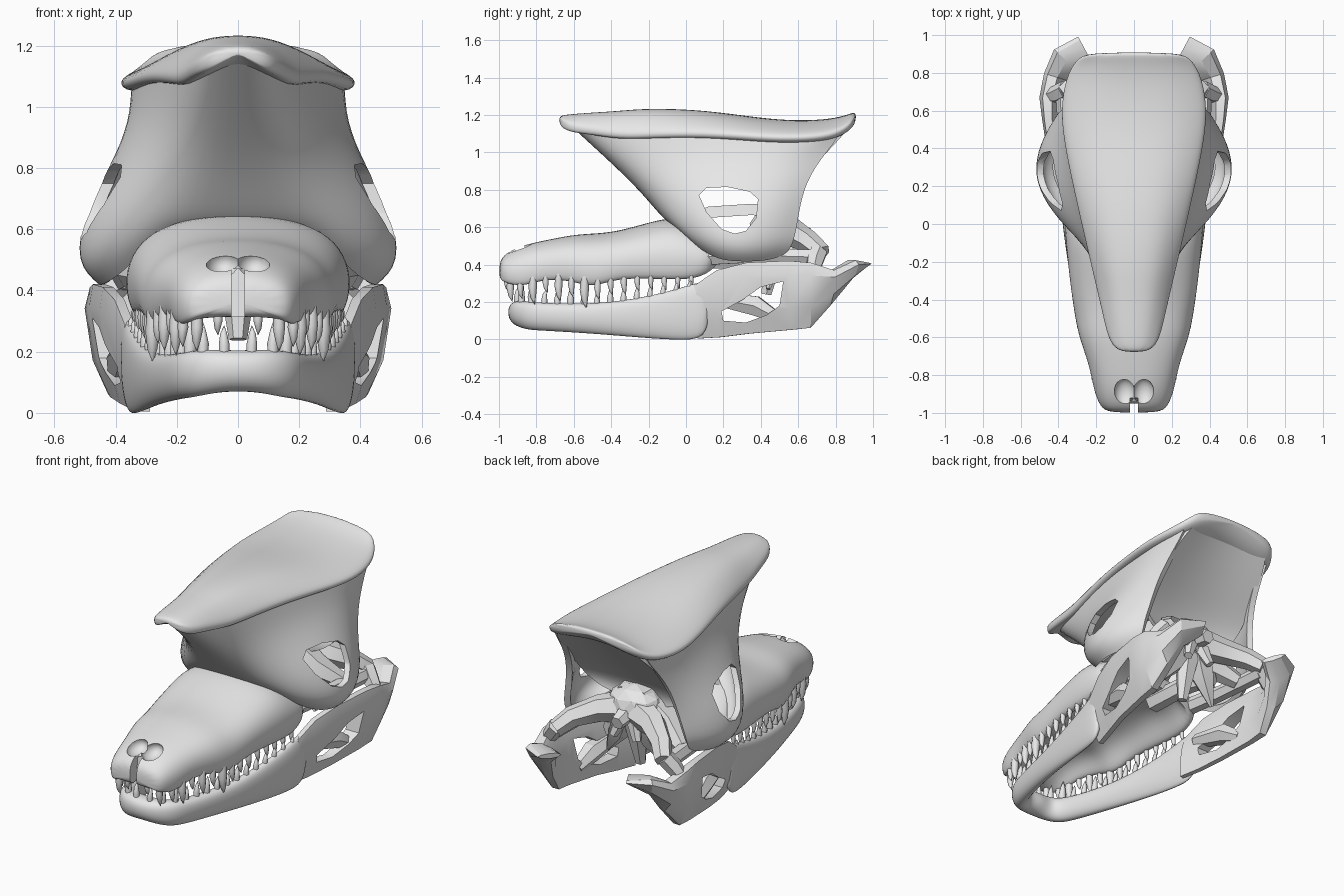
import bpy, bmesh, math
from mathutils import Vector

if "Cube" in bpy.data.objects:
    bpy.data.objects.remove(bpy.data.objects["Cube"])

bone = bpy.data.materials.new("bone_grey")
bone.use_nodes = True
bone.diffuse_color = (0.8, 0.8, 0.8, 1)
bone.node_tree.nodes["Principled BSDF"].inputs["Base Color"].default_value = (0.8, 0.8, 0.8, 1)


def activate(ob):
    bpy.ops.object.select_all(action='DESELECT')
    ob.select_set(True)
    bpy.context.view_layer.objects.active = ob


def finish(ob, angle, cutters=()):
    """Bake modifiers, shade by angle, colour, drop the cutters."""
    for c in cutters:
        mod = ob.modifiers.new("cut", 'BOOLEAN')
        mod.object, mod.operation, mod.solver = c, 'DIFFERENCE', 'EXACT'
    activate(ob)
    bpy.ops.object.convert(target='MESH')
    ob = bpy.context.view_layer.objects.active
    ob.data.materials.clear()
    ob.data.materials.append(bone)
    bpy.ops.object.shade_smooth_by_angle(angle=math.radians(angle))
    for c in cutters:
        bpy.data.objects.remove(c)
    return ob


def new_object(name, data):
    ob = bpy.data.objects.new(name, data)
    bpy.context.collection.objects.link(ob)
    return ob


def loft(name, rings, closed=True, subdiv=0, shell=0, angle=40, cutters=()):
    """Skin a row of equal rings; closed rings get end caps."""
    bm = bmesh.new()
    rows = [[bm.verts.new(p) for p in ring] for ring in rings]
    n = len(rows[0])
    for a, b in zip(rows, rows[1:]):
        for i in range(n if closed else n - 1):
            j = (i + 1) % n
            bm.faces.new((a[i], a[j], b[j], b[i]))
    if closed:
        bm.faces.new(rows[0])
        bm.faces.new(rows[-1])
    bmesh.ops.recalc_face_normals(bm, faces=bm.faces)
    me = bpy.data.meshes.new(name)
    bm.to_mesh(me)
    bm.free()
    ob = new_object(name, me)
    if subdiv:
        mod = ob.modifiers.new("smooth", 'SUBSURF')
        mod.levels = mod.render_levels = subdiv
    if shell:
        mod = ob.modifiers.new("shell", 'SOLIDIFY')
        mod.thickness, mod.offset = shell, 0
    return finish(ob, angle, cutters)


def mirror_ring(half):
    """Closed ring from a half section that starts and ends at x = 0."""
    return half + [(-x, y, z) for x, y, z in reversed(half[1:-1])]


def mirror_row(half):
    """Open row from a half row that starts at x = 0."""
    return [(-x, y, z) for x, y, z in reversed(half[1:])] + half


def prism(yz, reach=1):
    """Cutter running sideways through the model."""
    ob = loft("cutter", [[(s * reach, y, z) for y, z in yz] for s in (-1, 1)])
    ob.hide_render = True
    return ob


def ball(name, location, scale, detail):
    bpy.ops.mesh.primitive_ico_sphere_add(subdivisions=detail, radius=1, location=location, scale=scale)
    bpy.context.object.name = name
    return bpy.context.object


def tubes(name, paths, sides=1, angle=25):
    """Tapered bars: each path is a list of x, y, z, radius; mirrored unless central."""
    cu = bpy.data.curves.new(name, 'CURVE')
    cu.dimensions, cu.bevel_depth, cu.bevel_resolution = '3D', 1, sides
    cu.use_fill_caps = True
    for path in paths:
        central = all(p[0] == 0 for p in path)
        for s in ((1,) if central else (1, -1)):
            sp = cu.splines.new('POLY')
            sp.points.add(len(path) - 1)
            for pt, (x, y, z, r) in zip(sp.points, path):
                pt.co, pt.radius = (s * x, y, z, 1), r
    return finish(new_object(name, cu), angle)


def sweep(stations, lean=0, side=1):
    """Jaw bar rings from outer x, y, bottom, top, thickness."""
    section = [(0, .3), (0, .82), (.25, 1.03), (.7, 1.03), (1, .75), (1, .3), (.7, -.04), (.3, -.04)]
    rings = []
    for i, (x, y, zb, zt, t) in enumerate(stations):
        a, b = stations[max(i - 1, 0)], stations[min(i + 1, len(stations) - 1)]
        d = Vector((b[0] - a[0], b[1] - a[1])).normalized()
        ring = []
        for u, h in section:
            inward = u * t + lean * (1 - h)
            ring.append((side * (x - d.y * inward), y + d.x * inward, zb + (zt - zb) * h))
        rings.append(ring)
    return rings


# Crest plate: domed, with a thick drooping rim
plate = [(-.68, .07, 1.195, 1.175), (-.63, .13, 1.205, 1.14), (-.5, .16, 1.215, 1.125), (-.35, .195, 1.225, 1.1),
         (-.2, .23, 1.24, 1.105), (.1, .3, 1.23, 1.11), (.4, .365, 1.185, 1.085),
         (.6, .39, 1.17, 1.08), (.78, .36, 1.18, 1.095), (.87, .305, 1.205, 1.14), (.91, .25, 1.22, 1.19)]
rings = []
for y, w, zt, ze in plate:
    d = zt - ze
    rings.append(mirror_ring([(0, y, zt), (w * .45, y, zt - d * .08), (w * .75, y, zt - d * .4), (w, y, ze + .015),
                              (w * 1.01, y, ze - .015), (w * .92, y, ze - .04), (w * .4, y, ze - .01), (0, y, ze)]))
loft("crest_plate", rings, subdiv=2, angle=50)

# Flaring wall below the crest, ending in two cheek lobes with eye openings
wall = [(.95, [(0, -.39), (.12, -.36), (.22, -.15), (.29, .1), (.335, .35), (.34, .55), (.31, .7)]),
        (.8, [(0, -.23), (.16, -.22), (.28, -.08), (.37, .1), (.41, .3), (.39, .5), (.34, .62)]),
        (.65, [(0, -.1), (.22, -.11), (.36, -.01), (.46, .13), (.5, .3), (.45, .47), (.37, .59)])]
rows = [mirror_row([(0, -.62, 1.17), (.09, -.58, 1.13), (.18, -.25, 1.1), (.26, .1, 1.1),
                    (.32, .45, 1.08), (.34, .7, 1.08), (.28, .86, 1.14)])]
rows += [mirror_row([(x, y, z) for x, y in pts]) for z, pts in wall]
rows.append(mirror_row([(0, -.07, .63), (.24, -.06, .63), (.38, .04, .54), (.49, .16, .5),
                        (.53, .3, .49), (.48, .45, .5), (.4, .57, .53)]))
rows.append(mirror_row([(0, -.05, .62), (.25, -.04, .61), (.36, .1, .48), (.42, .2, .435),
                        (.45, .3, .43), (.42, .42, .43), (.38, .53, .46)]))
eye = prism([(.07, .77), (.11, .81), (.22, .815), (.34, .79), (.385, .75), (.375, .65),
             (.32, .58), (.26, .565), (.19, .59), (.11, .68)])
loft("crest_wall", rows, closed=False, subdiv=2, shell=.035, cutters=[eye])

# Concave back of the crest, running down to the braincase
back = [(.88, 1.15, .27), (.75, 1.01, .31), (.64, .9, .335), (.54, .8, .35), (.47, .7, .33), (.45, .62, .2)]
loft("crest_back", [[(w * f, y - .05 * (1 - f * f), z) for f in (-1, -.5, 0, .5, 1)] for y, z, w in back],
     closed=False, subdiv=2, shell=.02)

# Snout with arched palate, two nostrils and a front slit
snout = [(-1.0, .13, .41, .33), (-.97, .18, .46, .305), (-.87, .215, .505, .285), (-.75, .235, .53, .33),
         (-.6, .29, .56, .315), (-.5, .31, .565, .28), (-.37, .33, .575, .33), (-.2, .35, .625, .33),
         (-.05, .365, .66, .325), (.08, .365, .6, .33), (.19, .34, .52, .41)]
half = [(0, 1), (.6, .9), (.8, 0), (.95, -.06), (1.02, .3), (.97, .6), (.78, .84), (.42, .98), (0, 1.01)]
rings = []
for y, w, zt, zb in snout:
    arch = min(.42, max(0, (y + .98) * 1.5))
    rings.append(mirror_ring([(w * fx, y, zb + (zt - zb) * (fz * arch if i < 2 else fz))
                              for i, (fx, fz) in enumerate(half)]))
nostrils = [ball("nostril", (s * .05, -.89, .49), (.055, .075, .05), 3) for s in (-1, 1)]
slit = prism([(-1.1, .25), (-.945, .25), (-.92, .47), (-1.1, .47)], .022)
bpy.context.view_layer.update()
loft("snout", rings, subdiv=2, cutters=nostrils + [slit])

# Lower jaw: smooth front bow, faceted rear plates with an opening
bow = [(0, -.955, .075, .2, .14), (.1, -.945, .07, .205, .13), (.19, -.88, .055, .2, .11), (.235, -.76, .05, .19, .1),
       (.3, -.5, .035, .185, .09), (.345, -.25, .015, .215, .08), (.38, .0, 0, .275, .07), (.39, .13, .02, .33, .06)]
full_bow = [(-s[0],) + s[1:] for s in reversed(bow[1:])] + bow
loft("lower_jaw_front", sweep(full_bow), subdiv=2)
ramus = [(.385, .04, .015, .28, .07), (.42, .16, .025, .36, .075), (.46, .32, .045, .4, .08),
         (.495, .55, .065, .41, .09), (.51, .67, .075, .4, .11), (.485, .8, .19, .365, .12),
         (.43, .93, .31, .42, .14), (.3, 1.0, .38, .41, .12)]
for side, label in ((1, "left"), (-1, "right")):
    hole = prism([(.19, .15), (.3, .21), (.4, .28), (.52, .31), (.5, .18), (.43, .13), (.32, .09), (.2, .1)])
    loft("lower_jaw_rear_" + label, sweep(ramus, .05, side), angle=30, cutters=[hole])
tubes("jaw_inner_bars", [[(.34, .15, .22, .04), (.37, .37, .18, .06), (.39, .48, .12, .035)]])


# Teeth: evenly spaced along each lip
def along(path, count):
    pts = [Vector(p) for p in path]
    total = sum((b - a).length for a, b in zip(pts, pts[1:]))
    for k in range(count):
        d = total * k / (count - 1)
        for a, b in zip(pts, pts[1:]):
            seg = (b - a).length
            if d <= seg + 1e-5:
                yield a.lerp(b, d / seg)
                break
            d -= seg


def tooth(p, length, up):
    r = .006 + length * .13
    return [(p.x, p.y, p.z - up * .03, r * .8), (p.x, p.y - .003, p.z + up * length * .3, r),
            (p.x + .002, p.y, p.z + up * length * .7, r * .65), (p.x, p.y + .008, p.z + up * length, .001)]


upper_lip = [(.065, -.955, .325), (.14, -.935, .31), (.19, -.87, .305), (.215, -.76, .33), (.27, -.58, .315),
             (.29, -.48, .3), (.3, -.35, .33), (.32, -.2, .335), (.335, .03, .33)]
upper_size = [.07, .11, .09, .13, .08, .12, .09, .145, .09, .08, .09, .075, .07, .07, .065, .055]
tubes("upper_teeth", [tooth(p, s, -1) for p, s in zip(along(upper_lip, len(upper_size)), upper_size)], 2, 60)
lower_lip = [(s[0] - s[4] * .45, s[1] + .02, s[3] - .005) for s in bow[2:-1]]
lower_lip = [(.045, -.9, .195), (.11, -.88, .195)] + lower_lip
lower_size = [.09, .1, .12, .08, .09, .1, .08, .08, .09, .08, .08, .07, .065, .055, .045]
tubes("lower_teeth", [tooth(p, s, 1) for p, s in zip(along(lower_lip, len(lower_size)), lower_size)], 2, 60)

# Braincase and the struts behind the snout
finish(ball("braincase", (0, .48, .61), (.17, .13, .12), 2), 15)
loft("skull_roof", [[(-w, y, z), (w, y, z), (w * .7, y, z + .06), (-w * .7, y, z + .06)]
                    for y, z, w in ((-.08, .57, .25), (.12, .65, .2), (.35, .665, .15), (.52, .65, .12))])
tubes("occipital_arms", [[(0, .5, .6, .1), (.18, .57, .57, .075), (.3, .66, .52, .06), (.36, .73, .46, .05)]])
tubes("jaw_joints", [[(.36, .71, .47, .05), (.4, .69, .42, .05), (.44, .68, .37, .04)]])
tubes("cheek_bars", [[(.29, .08, .44, .05), (.35, .35, .45, .045), (.37, .7, .44, .045)]])
tubes("side_plates", [[(.05, .44, .62, .1), (.2, .45, .53, .08), (.34, .52, .45, .045)]])
tubes("palate_wings", [[(.1, .05, .43, .06), (.12, .35, .43, .055), (.17, .5, .42, .045)],
                       [(.06, .49, .56, .085), (.12, .47, .42, .07), (.21, .44, .27, .012)],
                       [(0, .48, .55, .08), (0, .45, .36, .05), (0, .43, .24, .03)]])
tubes("neck_joint", [[(0, .54, .59, .06), (0, .66, .56, .04)], [(.03, .54, .57, .05), (.08, .58, .44, .025)]])
